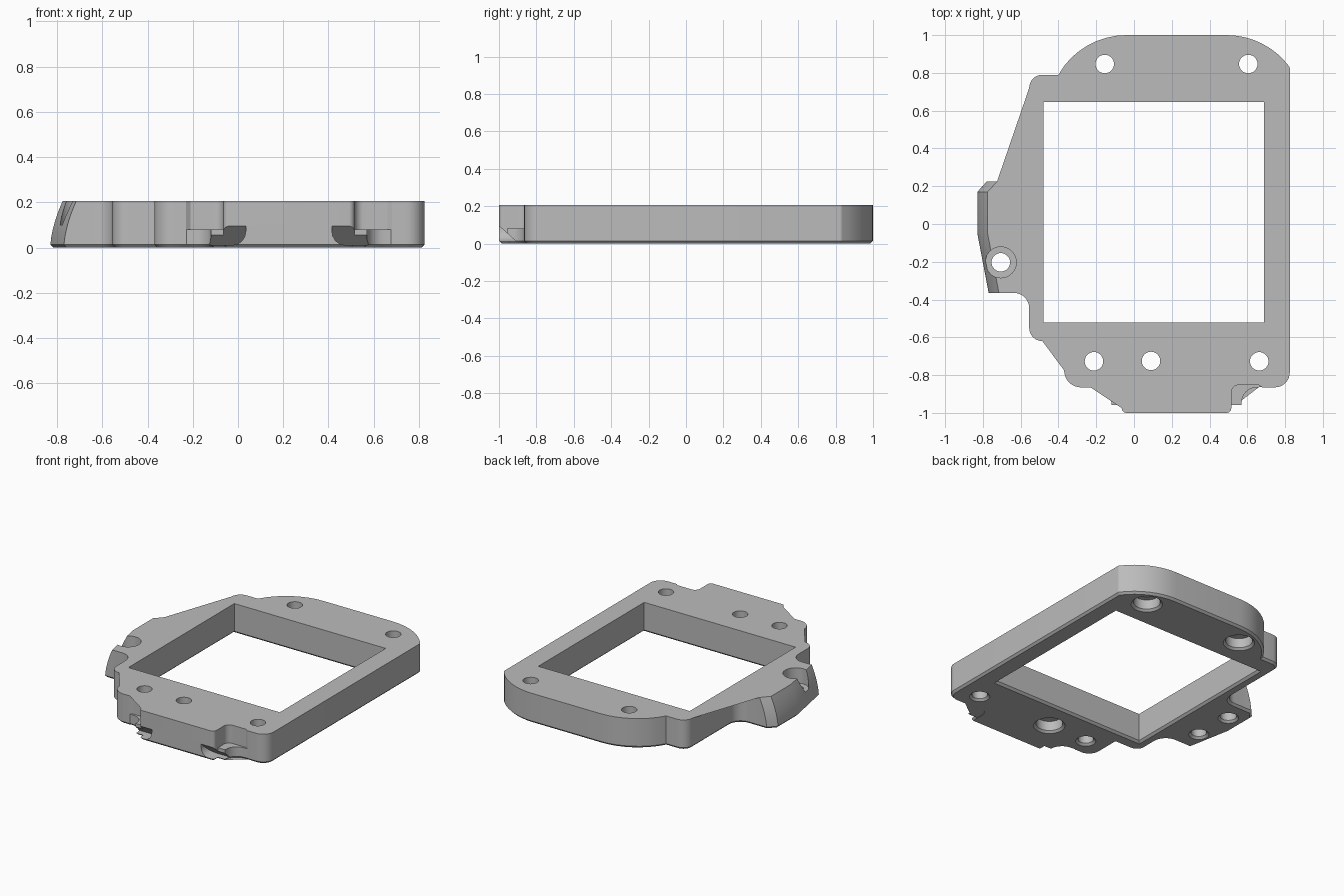
import bpy, bmesh, math
from mathutils import Vector

if "Cube" in bpy.data.objects:
    bpy.data.objects.remove(bpy.data.objects["Cube"], do_unlink=True)

H, LIP, MID = 0.207, 0.014, 0.225

grey = bpy.data.materials.new("plain grey")
grey.use_nodes = True
grey.diffuse_color = (0.5, 0.5, 0.5, 1)
grey.node_tree.nodes["Principled BSDF"].inputs["Base Color"].default_value = (0.5, 0.5, 0.5, 1)


def rounded(corners, steps=8):
    """Fillet each (x, y, radius) corner of an outline."""
    out = []
    for i, (x, y, r) in enumerate(corners):
        p = Vector((x, y))
        if r == 0:
            out.append(p)
            continue
        a = (Vector(corners[i - 1][:2]) - p).normalized()
        b = (Vector(corners[(i + 1) % len(corners)][:2]) - p).normalized()
        half = a.angle(b) / 2
        c = p + (a + b).normalized() * (r / math.sin(half))
        s, e = p + a * (r / math.tan(half)) - c, p + b * (r / math.tan(half)) - c
        turn = math.atan2(s.x * e.y - s.y * e.x, s.dot(e))
        for k in range(steps + 1):
            t = turn * k / steps
            out.append(c + Vector((s.x * math.cos(t) - s.y * math.sin(t),
                                   s.x * math.sin(t) + s.y * math.cos(t))))
    return out


def inset(pts, d):
    """Move a counterclockwise outline inward by d."""
    out = []
    for i, p in enumerate(pts):
        a = (p - pts[i - 1]).normalized()
        b = (pts[(i + 1) % len(pts)] - p).normalized()
        n = Vector((-a.y - b.y, a.x + b.x)).normalized()
        out.append(p + n * (d / max(0.5, n.dot(Vector((-a.y, a.x))))))
    return out


def level(pts, z):
    return [(p.x, p.y, z) for p in pts]


def loft(name, rings):
    """Closed solid through equal-length rings of 3D points, facing outward."""
    bm = bmesh.new()
    loops = [[bm.verts.new(p) for p in ring] for ring in rings]
    n = len(loops[0])
    bm.faces.new(loops[0][::-1])
    bm.faces.new(loops[-1])
    for lo, hi in zip(loops, loops[1:]):
        for i in range(n):
            j = (i + 1) % n
            bm.faces.new((lo[i], lo[j], hi[j], hi[i]))
    bmesh.ops.triangulate(bm, faces=[f for f in bm.faces if len(f.verts) > 4])
    bm.normal_update()
    if bm.calc_volume(signed=True) < 0:
        bmesh.ops.reverse_faces(bm, faces=bm.faces[:])
    mesh = bpy.data.meshes.new(name)
    bm.to_mesh(mesh)
    bm.free()
    mesh.materials.append(grey)
    ob = bpy.data.objects.new(name, mesh)
    bpy.context.scene.collection.objects.link(ob)
    return ob


def volume(mesh):
    bm = bmesh.new()
    bm.from_mesh(mesh)
    v = bm.calc_volume()
    bm.free()
    return v


def combine(other, operation):
    """Join or cut the frame, keeping the first solver result that is sound."""
    before = volume(frame.data)
    mod = frame.modifiers.new("combine", 'BOOLEAN')
    mod.operation, mod.object = operation, other
    result = frame.data
    for solver in ('MANIFOLD', 'EXACT', 'FLOAT'):
        mod.solver = solver
        bpy.context.view_layer.update()
        graph = bpy.context.evaluated_depsgraph_get()
        mesh = bpy.data.meshes.new_from_object(frame.evaluated_get(graph))
        if 0.3 < volume(mesh) / before < 1.1:
            result = mesh
            break
    frame.modifiers.clear()
    frame.data = result
    bpy.data.objects.remove(other, do_unlink=True)


def bore(x, y, profile, sides=32):
    """Round cutter from (radius, height) steps."""
    ring = [(math.cos(math.tau * i / sides), math.sin(math.tau * i / sides)) for i in range(sides)]
    combine(loft("bore", [[(x + r * c, y + r * s, z) for c, s in ring] for r, z in profile]),
            'DIFFERENCE')


# Frame outline, with arcs on the back shoulders
R = 0.415
right_arc = [(0.49 + R * math.sin(t * 0.115), 1 - R + R * math.cos(t * 0.115), 0) for t in range(8)]
left_arc = [(-0.04 - R * math.sin(t * 0.13), 1 - R + R * math.cos(t * 0.13), 0) for t in range(8)]
corners = [(-0.065, -1, 0.025), (0.515, -1, 0.025), (0.515, -0.852, 0.04), (0.66, -0.852, 0),
           (0.68, -0.865, 0), (0.825, -0.865, 0.08), (0.825, 0.83, 0.02)]
corners += right_arc[::-1] + left_arc
corners += [(-0.4, 0.79, 0), (-0.555, 0.79, 0.07), (-0.555, 0.225, 0.08),
            (-0.78, 0.225, 0), (-0.83, 0.17, 0), (-0.83, -0.05, 0), (-0.77, -0.365, 0),
            (-0.555, -0.365, 0.08), (-0.555, -0.62, 0.07), (-0.37, -0.62, 0),
            (-0.37, -0.865, 0.09), (-0.23, -0.865, 0), (-0.21, -0.852, 0), (-0.065, -0.852, 0.04)]
outline = rounded(corners)


def lean(pts, z):
    """Curve the outer face of the side ear inward with height."""
    d = 0.055 * (z / H) ** 1.7
    return [(p.x + (d if p.x < -0.74 else 0), p.y, z) for p in pts]


rings = [lean(inset(outline, LIP), 0)]
rings += [lean(outline, LIP + (H - LIP) * k / 6) for k in range(7)]
frame = loft("frame", rings)

# Rectangular window with a chamfered underside
window = [Vector(p) for p in ((-0.48, -0.522), (0.688, -0.522), (0.688, 0.645), (-0.48, 0.645))]
combine(loft("window", [level(inset(window, -0.03), -LIP), level(window, LIP), level(window, 0.3)]),
        'DIFFERENCE')

# Low ledges beside the front tab, with hooked undercuts
ledge = [Vector((-0.245, -0.82)), Vector((-0.245, -0.862))]
ledge += [Vector((-0.2 + 0.08 * math.sin(t * math.pi / 16),
                  -0.945 + 0.08 * math.cos(t * math.pi / 16))) for t in range(9)]
ledge += [Vector((-0.12, -0.957)), Vector((-0.03, -0.957)), Vector((-0.03, -0.82))]
hook = [(-0.2, 0.012), (-0.02, 0.012)]
hook += [(-0.02 + 0.055 * math.sin(a), 0.075 - 0.063 * math.cos(a)) for a in (0.4, 0.8, 1.2, 1.57)]
hook += [(0.035, 0.095), (-0.2, 0.095)]
for side in (1, -1):
    def place(x):
        return MID + side * (x - MID)
    combine(loft("ledge", [[(place(p.x), p.y, z) for p in pts] for pts, z in
                           ((inset(ledge, LIP), 0.001), (ledge, LIP), (ledge, 0.08))]), 'UNION')
    combine(loft("hook", [[(place(x), -1.05, z) for x, z in hook],
                          [(place(x), -1.0 + (0.095 - z) * 1.1, z) for x, z in hook]]),
            'DIFFERENCE')

# Screw holes: wide recesses from below, then plain ones
for x, y in ((-0.155, 0.847), (0.605, 0.847), (0.09, -0.725)):
    bore(x, y, [(0.11, -0.01), (0.085, LIP), (0.085, 0.08), (0.049, 0.081), (0.049, 0.3)])
for x, y in ((-0.212, -0.727), (0.663, -0.727)):
    bore(x, y, [(0.075, -0.01), (0.049, LIP), (0.049, 0.3)])

# Ear: recessed through hole and a blind hole underneath
bore(-0.705, -0.203, [(0.075, -0.01), (0.049, LIP), (0.049, 0.1), (0.082, 0.101), (0.082, 0.3)])
bore(-0.715, 0.075, [(0.075, -0.01), (0.052, LIP), (0.052, 0.1)])

# Smooth shading with sharp edges
bpy.ops.object.select_all(action='DESELECT')
frame.select_set(True)
bpy.context.view_layer.objects.active = frame
bpy.ops.object.shade_smooth_by_angle(angle=math.radians(30))
